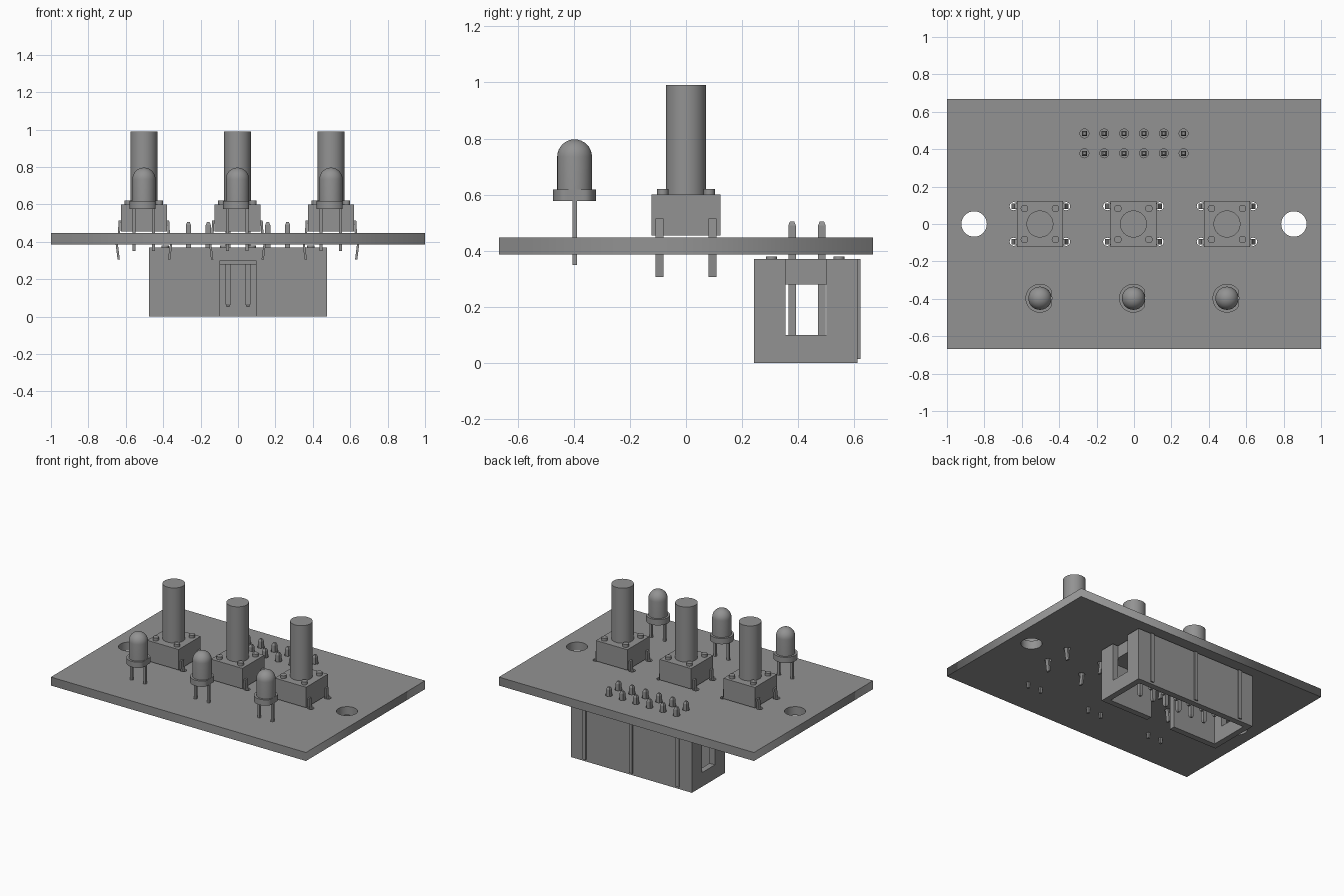
import bpy, bmesh, math
from mathutils import Matrix, Vector

if "Cube" in bpy.data.objects:
    bpy.data.objects.remove(bpy.data.objects["Cube"])

grey = bpy.data.materials.new("plain_grey")
grey.diffuse_color = (0.29, 0.29, 0.29, 1)
grey.use_nodes = True
grey.node_tree.nodes["Principled BSDF"].inputs["Base Color"].default_value = grey.diffuse_color


def finish(bm, name):
    bmesh.ops.recalc_face_normals(bm, faces=bm.faces)
    me = bpy.data.meshes.new(name)
    bm.to_mesh(me)
    bm.free()
    me.materials.append(grey)
    ob = bpy.data.objects.new(name, me)
    bpy.context.collection.objects.link(ob)
    return ob


def smooth(ob):
    bpy.ops.object.select_all(action='DESELECT')
    ob.select_set(True)
    bpy.context.view_layer.objects.active = ob
    bpy.ops.object.shade_smooth_by_angle(angle=math.radians(35))


def box(bm, x0, x1, y0, y1, z0, z1):
    m = Matrix.Translation(((x0 + x1) / 2, (y0 + y1) / 2, (z0 + z1) / 2))
    m = m @ Matrix.Diagonal((x1 - x0, y1 - y0, z1 - z0, 1))
    return bmesh.ops.create_cube(bm, size=1, matrix=m)["verts"]


def cylinder(bm, x, y, r, z0, z1, n=32):
    bmesh.ops.create_cone(bm, cap_ends=True, segments=n, radius1=r, radius2=r, depth=z1 - z0,
                          matrix=Matrix.Translation((x, y, (z0 + z1) / 2)))


CENTRES = [-0.503, -0.003, 0.497]
LED_Y = -0.397
PINS = [(-0.265 + 0.106 * i, y) for i in range(6) for y in (0.378, 0.484)]

# Board: filled outline with every drilled hole, given thickness
holes = [(sx * 0.855, 0, 0.068, 32) for sx in (-1, 1)]
holes += [(x, y, 0.024, 16) for x, y in PINS]
for c in CENTRES:
    holes += [(c + sx * 0.14, sy * 0.095, 0.022, 16) for sx in (-1, 1) for sy in (-1, 1)]
    holes += [(c + sx * 0.052, LED_Y, 0.013, 12) for sx in (-1, 1)]
loops = [[(-1, -0.667), (1, -0.667), (1, 0.667), (-1, 0.667)]]
for x, y, r, n in holes:
    loops.append([(x + r * math.cos(math.tau * i / n), y + r * math.sin(math.tau * i / n))
                  for i in range(n)])
cu = bpy.data.curves.new("board", 'CURVE')
cu.dimensions = '2D'
cu.fill_mode = 'BOTH'
cu.extrude = 0.03
for loop in loops:
    sp = cu.splines.new('POLY')
    sp.points.add(len(loop) - 1)
    for p, (x, y) in zip(sp.points, loop):
        p.co = (x, y, 0, 1)
    sp.use_cyclic_u = True
cu.materials.append(grey)
board = bpy.data.objects.new("board", cu)
board.location.z = 0.417
bpy.context.collection.objects.link(board)
bpy.context.view_layer.objects.active = board
board.select_set(True)
bpy.ops.object.convert(target='MESH')


def make_switch(c):
    # Square body with four corner pegs
    bm = bmesh.new()
    box(bm, c - 0.123, c + 0.123, -0.123, 0.123, 0.455, 0.6)
    for sx in (-1, 1):
        for sy in (-1, 1):
            cylinder(bm, c + sx * 0.083, sy * 0.083, 0.02, 0.598, 0.62, 16)
    smooth(finish(bm, "switch_body"))
    # Tall round plunger
    bm = bmesh.new()
    cylinder(bm, c, 0, 0.072, 0.6, 0.99, 40)
    smooth(finish(bm, "switch_plunger"))
    # Kinked flat legs: centre line in x and z, swept across y
    path = [(0.129, 0.515), (0.133, 0.45), (0.146, 0.395), (0.143, 0.37), (0.135, 0.307)]
    bm = bmesh.new()
    for sx in (-1, 1):
        for sy in (-1, 1):
            outline = [(x - 0.006, z) for x, z in path] + [(x + 0.006, z) for x, z in path[::-1]]
            vs = [bm.verts.new((c + sx * x, sy * 0.095 - 0.014, z)) for x, z in outline]
            face = bm.faces.new(vs)
            ext = bmesh.ops.extrude_face_region(bm, geom=[face])["geom"]
            bmesh.ops.translate(bm, vec=(0, 0.028, 0),
                                verts=[v for v in ext if isinstance(v, bmesh.types.BMVert)])
    finish(bm, "switch_legs")


def make_led(c):
    # Lens: flange, barrel and dome spun about z, with a flat on the flange
    prof = [(0, 0.577), (0.077, 0.577), (0.077, 0.618), (0.062, 0.618)]
    prof += [(0.062 * math.cos(a), 0.735 + 0.062 * math.sin(a))
             for a in [math.pi / 2 * i / 8 for i in range(8)]] + [(0, 0.797)]
    bm = bmesh.new()
    vs = [bm.verts.new((r, 0, z)) for r, z in prof]
    es = [bm.edges.new(p) for p in zip(vs, vs[1:])]
    bmesh.ops.spin(bm, geom=vs + es, cent=(0, 0, 0), axis=(0, 0, 1),
                   angle=math.tau, steps=36, use_duplicate=False)
    bmesh.ops.remove_doubles(bm, verts=bm.verts, dist=0.0005)
    for v in bm.verts:
        v.co.x = min(v.co.x, 0.063)
    bmesh.ops.translate(bm, vec=Vector((c, LED_Y, 0)), verts=bm.verts)
    smooth(finish(bm, "led_lens"))
    # Two thin square legs
    bm = bmesh.new()
    for sx in (-1, 1):
        x = c + sx * 0.052
        box(bm, x - 0.008, x + 0.008, LED_Y - 0.008, LED_Y + 0.008, 0.35, 0.578)
    finish(bm, "led_legs")


for c in CENTRES:
    make_switch(c)
    make_led(c)

# Connector shell: block with cavity, key slot and end windows cut out
bm = bmesh.new()
box(bm, -0.475, 0.475, 0.243, 0.612, 0, 0.37)
shell = finish(bm, "connector_shell")
cuts = [(-0.433, 0.433, 0.285, 0.57, -0.1, 0.28),
        (-0.095, 0.095, 0.2, 0.286, -0.1, 0.3),
        (0.433, 0.6, 0.355, 0.5, 0.1, 0.5),
        (-0.6, -0.433, 0.355, 0.5, 0.1, 0.5)]
for cut in cuts:
    bm = bmesh.new()
    box(bm, *cut)
    cutter = finish(bm, "cutter")
    mod = shell.modifiers.new("cut", 'BOOLEAN')
    mod.operation = 'DIFFERENCE'
    mod.solver = 'EXACT'
    mod.object = cutter
    bpy.context.view_layer.objects.active = shell
    bpy.ops.object.modifier_apply(modifier=mod.name)
    bpy.data.objects.remove(cutter)

# Ribs on the back of the shell and standoff pads above it
bm = bmesh.new()
for x in (-0.365, 0, 0.365):
    box(bm, x - 0.013, x + 0.013, 0.61, 0.621, 0.015, 0.37)
finish(bm, "connector_ribs")
bm = bmesh.new()
for x in (-0.39, -0.075, 0.075, 0.39):
    for y in (0.305, 0.545):
        cylinder(bm, x, y, 0.02, 0.369, 0.38, 16)
smooth(finish(bm, "connector_pads"))

# Square pins with tapered tips
bm = bmesh.new()
for x, y in PINS:
    w = 0.0135
    box(bm, x - w, x + w, y - w, y + w, 0.068, 0.49)
    bm.faces.ensure_lookup_table()
    for f in bm.faces[-6:]:
        f.normal_update()
        if abs(f.normal.z) > 0.9:
            s = 1 if f.normal.z > 0 else -1
            centre = f.calc_center_median()
            ext = bmesh.ops.extrude_discrete_faces(bm, faces=[f])["faces"][0]
            for v in ext.verts:
                v.co = centre + (v.co - centre) * 0.55 + Vector((0, 0, s * 0.015))
finish(bm, "connector_pins")
